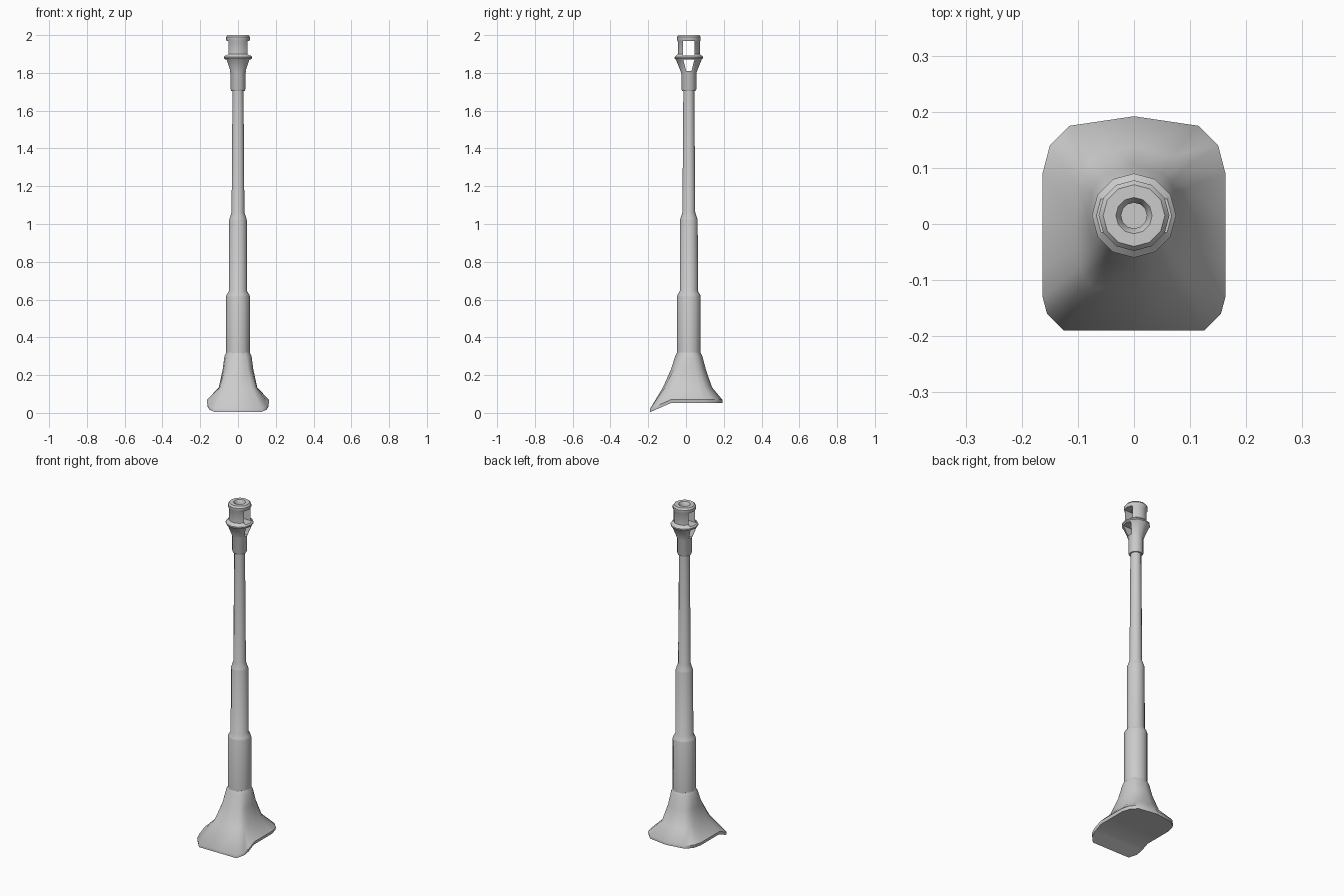
import bpy, bmesh, math
from mathutils import Vector

cube = bpy.data.objects.get("Cube")
if cube:
    bpy.data.objects.remove(cube, do_unlink=True)

AXIS_Y = 0.015
SIDES = 12

steel = bpy.data.materials.new("grey steel")
steel.use_nodes = True
GREY = (0.6, 0.6, 0.6, 1)
steel.diffuse_color = GREY
steel.node_tree.nodes["Principled BSDF"].inputs["Base Color"].default_value = GREY


def finish(name, bm, angle=30):
    bmesh.ops.recalc_face_normals(bm, faces=bm.faces)
    mesh = bpy.data.meshes.new(name)
    bm.to_mesh(mesh)
    bm.free()
    obj = bpy.data.objects.new(name, mesh)
    bpy.context.collection.objects.link(obj)
    mesh.materials.append(steel)
    bpy.ops.object.select_all(action='DESELECT')
    obj.select_set(True)
    bpy.context.view_layer.objects.active = obj
    bpy.ops.object.shade_smooth_by_angle(angle=math.radians(angle))
    return obj


def bridge(bm, a, b):
    n = len(a)
    for i in range(n):
        bm.faces.new((a[i], a[(i + 1) % n], b[(i + 1) % n], b[i]))


def lathe(name, profile, angle=35):
    """Turn (radius, z) pairs around the barrel axis and cap both ends."""
    bm = bmesh.new()
    rings = []
    for r, z in profile:
        rings.append([bm.verts.new((r * math.sin(k * math.tau / SIDES),
                                    AXIS_Y + r * math.cos(k * math.tau / SIDES), z))
                      for k in range(SIDES)])
    for a, b in zip(rings, rings[1:]):
        bridge(bm, a, b)
    bm.faces.new(rings[0])
    bm.faces.new(rings[-1])
    return finish(name, bm, angle)


def window_cutter(name, outline):
    """Prism along x from a half outline of (half width, z) pairs."""
    bm = bmesh.new()
    loop = outline + [(-y, z) for y, z in reversed(outline)]
    ends = [[bm.verts.new((x, AXIS_Y + y, z)) for y, z in loop] for x in (-0.2, 0.2)]
    bridge(bm, *ends)
    for end in ends:
        bm.faces.new(end)
    return finish(name, bm)


def cut(target, cutter):
    cutter.hide_render = True
    mod = target.modifiers.new(cutter.name, 'BOOLEAN')
    mod.operation = 'DIFFERENCE'
    mod.solver = 'EXACT'
    mod.object = cutter
    bpy.context.view_layer.objects.active = target
    bpy.ops.object.modifier_apply(modifier=mod.name)
    bpy.data.objects.remove(cutter, do_unlink=True)


# Stepped barrel
lathe("barrel", [(0.063, 0.28), (0.063, 0.615), (0.06, 0.625), (0.048, 0.645),
                 (0.047, 1.02), (0.044, 1.03), (0.034, 1.06), (0.029, 1.72)])

# Muzzle brake with side windows and a bore
brake = lathe("muzzle_brake", [(0.036, 1.705), (0.04, 1.715), (0.04, 1.8), (0.068, 1.87),
                               (0.075, 1.878), (0.075, 1.885), (0.058, 1.9), (0.058, 1.965),
                               (0.063, 1.975), (0.063, 1.99), (0.055, 2.0)])
cut(brake, window_cutter("lower_window", [(0.014, 1.81), (0.03, 1.872)]))
cut(brake, window_cutter("upper_window", [(0.03, 1.892), (0.03, 1.97)]))
cut(brake, lathe("bore", [(0.023, 1.8), (0.023, 1.985), (0.033, 2.001), (0.033, 2.02)]))
brake.select_set(True)
bpy.context.view_layer.objects.active = brake
bpy.ops.object.shade_smooth_by_angle(angle=math.radians(35))

# Flared mantlet: half outline from front to back, mirrored in x
HALF = [(0.0, -0.19), (0.125, -0.19), (0.155, -0.16), (0.163, -0.13), (0.163, -0.08),
        (0.163, 0.0), (0.163, 0.09), (0.15, 0.14), (0.115, 0.175), (0.0, 0.192)]
OUTLINE = HALF + [(-x, y) for x, y in reversed(HALF[1:-1])]


def underside(y):
    return 0.048 * min(1, (y + 0.19) / 0.11) + 0.004


def section(bm, z, half_width, front, back, roundness):
    """Scaled outline at height z, blended towards an ellipse."""
    verts = []
    mid, half_depth = (front + back) / 2, (back - front) / 2
    for x, y in OUTLINE:
        flat = Vector((x / 0.163, (y - 0.001) / 0.191))
        p = flat.lerp(flat.normalized(), roundness)
        verts.append(bm.verts.new((p.x * half_width, mid + p.y * half_depth, z)))
    return verts


bm = bmesh.new()
bottom = [bm.verts.new((x * 0.98, y, underside(y))) for x, y in OUTLINE]
rim = [bm.verts.new((x, y, underside(y) + 0.018)) for x, y in OUTLINE]
rings = [bottom, rim,
         section(bm, 0.135, 0.102, -0.122, 0.138, 0.35),
         section(bm, 0.23, 0.081, -0.08, 0.105, 0.75),
         section(bm, 0.3, 0.072, AXIS_Y - 0.072, AXIS_Y + 0.072, 1),
         section(bm, 0.32, 0.062, AXIS_Y - 0.062, AXIS_Y + 0.062, 1)]
for a, b in zip(rings, rings[1:]):
    bridge(bm, a, b)
bm.faces.new(rings[-1])
# Underside in strips from left to right
count = len(OUTLINE)
for i in range(len(HALF) - 1):
    strip = []
    for k in (i, i + 1, -(i + 1), -i):
        v = bottom[k % count]
        if v not in strip:
            strip.append(v)
    bm.faces.new(strip)
finish("mantlet", bm, 50)
